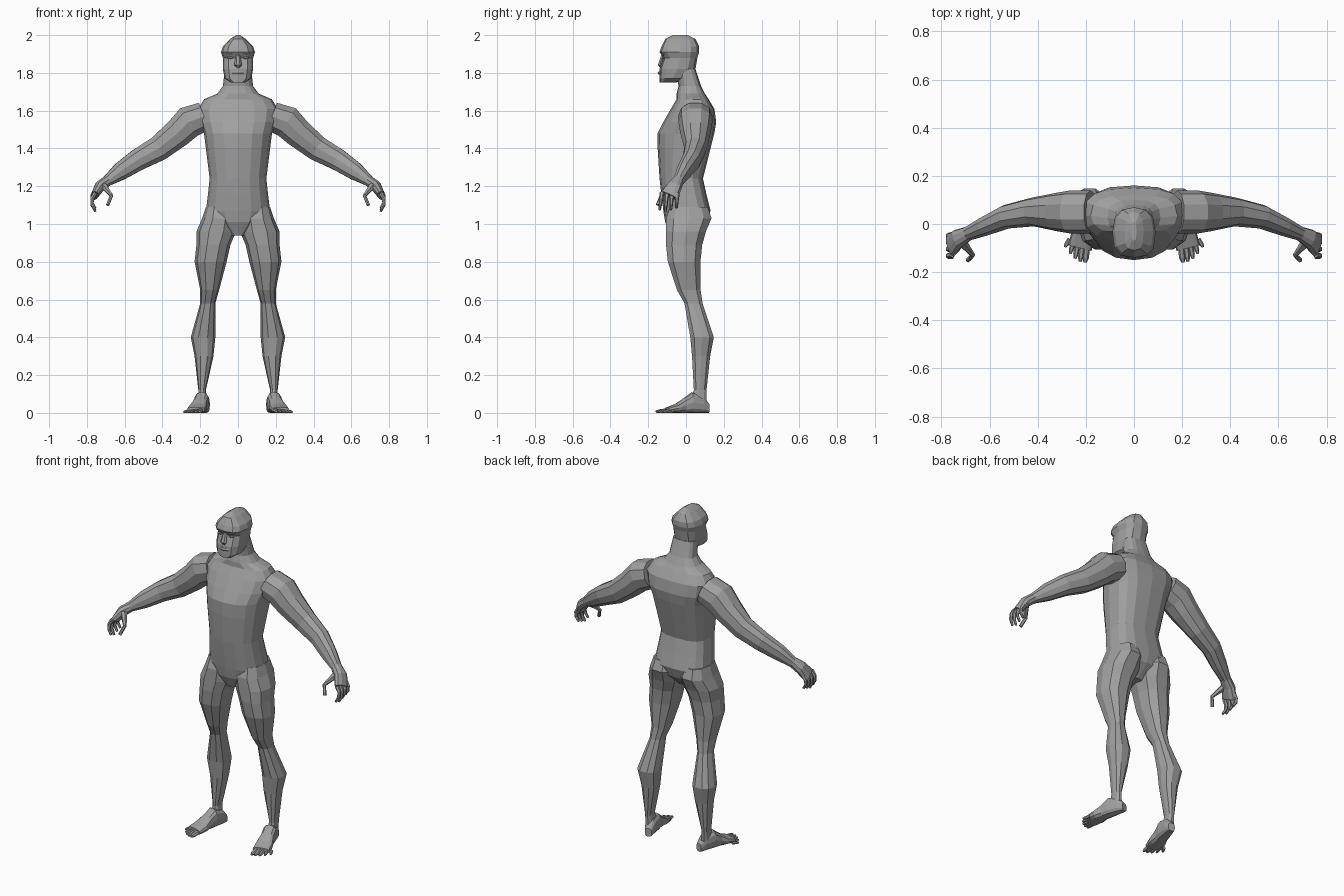
import bpy
import bmesh
import math
from mathutils import Vector

default = bpy.data.objects.get("Cube")
if default:
    bpy.data.objects.remove(default, do_unlink=True)

# One plain grey for the whole figure
shade = .35
grey = bpy.data.materials.new("plain_grey")
grey.use_nodes = True
grey.diffuse_color = (shade, shade, shade, 1)
grey.node_tree.nodes["Principled BSDF"].inputs["Base Color"].default_value = grey.diffuse_color

SIDEWAYS = Vector((1, 0, 0))
DEPTH = Vector((0, 1, 0))


def loft(name, rings, mirror):
    """Bridge a list of equally long rings, cap both ends and make a flat-shaded object."""
    mesh = bpy.data.meshes.new(name)
    bm = bmesh.new()
    loops = [[bm.verts.new((x * mirror, y, z)) for x, y, z in ring] for ring in rings]
    for low, high in zip(loops, loops[1:]):
        for i in range(len(low)):
            bm.faces.new((low[i - 1], low[i], high[i], high[i - 1]))
    bm.faces.new(loops[0])
    bm.faces.new(loops[-1])
    bmesh.ops.recalc_face_normals(bm, faces=bm.faces)
    bm.to_mesh(mesh)
    bm.free()
    mesh.materials.append(grey)
    obj = bpy.data.objects.new(name, mesh)
    bpy.context.scene.collection.objects.link(obj)


def outline(sides, front, back):
    """Unit cross-section; a power under one makes that half boxier."""
    for i in range(sides):
        angle = math.tau * i / sides
        c, s = math.cos(angle), math.sin(angle)
        power = back if s > 0 else front
        yield math.copysign(abs(c) ** power, c), math.copysign(abs(s) ** power, s)


def stack(name, rows, sides, front=.85, back=.85, mirror=1):
    """Level rings; each row is height, inner x, outer x, front y, back y."""
    rings = []
    for z, inner, outer, near, far in rows:
        middle_x, middle_y = (inner + outer) / 2, (near + far) / 2
        rings.append([(middle_x + (outer - inner) / 2 * a, middle_y + (far - near) / 2 * b, z)
                      for a, b in outline(sides, front, back)])
    loft(name, rings, mirror)


def tube(name, rows, hint, sides=6, power=1, axis=None, mirror=1):
    """Rings across a path; each row is x, y, z, radius along the hint, other radius."""
    points = [Vector(row[:3]) for row in rows]
    rings = []
    for k, (point, row) in enumerate(zip(points, rows)):
        ahead = points[min(k + 1, len(points) - 1)]
        behind = points[max(k - 1, 0)]
        tangent = Vector(axis or (ahead - behind)).normalized()
        u = (hint - tangent * hint.dot(tangent)).normalized()
        v = tangent.cross(u)
        wide, thick = row[3:]
        rings.append([point + u * wide * a + v * thick * b
                      for a, b in outline(sides, power, power)])
    loft(name, rings, mirror)


def symmetric(rows):
    """Turn height, half width, front, back into full rows."""
    return [(z, -half, half, near, far) for z, half, near, far in rows]


# Torso with shoulders and neck
stack("torso", symmetric([
    (.94, .04, -.08, .04),
    (1.01, .14, -.11, .11),
    (1.07, .17, -.12, .13),
    (1.15, .16, -.13, .11),
    (1.24, .15, -.14, .09),
    (1.4, .17, -.15, .13),
    (1.48, .18, -.15, .15),
    (1.54, .2, -.12, .16),
    (1.61, .21, -.08, .15),
    (1.66, .18, -.05, .12),
    (1.69, .11, -.05, .1),
    (1.73, .08, -.04, .08),
    (1.82, .07, -.05, .05),
]), 16, front=.9, back=.7)

# Head with a ridged crown
stack("head", symmetric([
    (1.75, .04, -.14, -.05),
    (1.77, .07, -.14, 0),
    (1.82, .08, -.14, .05),
    (1.88, .08, -.12, .06),
    (1.91, .09, -.14, .07),
    (1.94, .08, -.13, .07),
    (1.98, .04, -.11, .05),
    (2, .01, -.07, .01),
]), 12, front=.7, back=.8)

# Nose and mouth
tube("nose", [
    (0, -.12, 1.9, .01, .01),
    (0, -.14, 1.84, .02, .01),
    (0, -.13, 1.83, .01, .01),
], SIDEWAYS)
tube("lips", [(x, abs(x) / 3 - .14, 1.8, .01, .01) for x in (-.03, 0, .03)], DEPTH)

for label, side in (("left", 1), ("right", -1)):
    # Brow and eye share one spindle shape
    for part, height, size in (("brow", 1.9, .01), ("eye", 1.88, .007)):
        spindle = [(.04 + size * k * 2, -.12 + size * k / 2, height,
                    size * (2 - abs(k)) / 2, size * (2 - abs(k)) / 2) for k in (-1, 0, 1)]
        tube(f"{label}_{part}", spindle, DEPTH, mirror=side)

    # Arm from the shoulder to the knuckles
    tube(label + "_arm", [
        (.18, .05, 1.57, .09, .08),
        (.26, .05, 1.54, .09, .09),
        (.32, .05, 1.48, .08, .08),
        (.42, .05, 1.4, .06, .07),
        (.53, .03, 1.34, .05, .06),
        (.62, -.01, 1.28, .04, .05),
        (.69, -.04, 1.23, .03, .03),
        (.73, -.06, 1.2, .04, .03),
        (.76, -.09, 1.15, .05, .02),
    ], DEPTH, 10, .9, mirror=side)

    # Curled fingers and thumb
    for i, finger in enumerate(("index", "middle", "ring", "little")):
        y = .027 * i - .127
        length = .1 - .01 * abs(i - 1)
        rows = []
        for k in range(4):
            t = k / 3
            radius = .013 - t * .006
            rows.append((.755 + math.sin(math.pi * t) / 50, y * (1 + t / 10),
                         1.165 - length * t, radius, radius))
        tube(f"{label}_{finger}_finger", rows, DEPTH, mirror=side)
    tube(label + "_thumb", [
        (.71, -.08, 1.2, .02, .02),
        (.67, -.13, 1.15, .01, .01),
        (.69, -.15, 1.1, .01, .01),
    ], DEPTH, mirror=side)

    # Leg from the buttock to the ankle
    stack(label + "_leg", [
        (1.09, .03, .17, -.09, .12),
        (1.03, .01, .19, -.11, .14),
        (.96, .01, .22, -.11, .11),
        (.89, .04, .22, -.11, .09),
        (.8, .06, .23, -.1, .08),
        (.65, .1, .2, -.05, .08),
        (.58, .12, .2, -.01, .09),
        (.4, .12, .25, .02, .15),
        (.3, .13, .23, .03, .13),
        (.12, .17, .21, .04, .11),
        (.04, .16, .21, .01, .11),
    ], 10, mirror=side)

    # Foot, flat on the ground, widening towards the toes
    foot = [(.12, .02, .05), (.09, .03, .09), (.03, .04, .11),
            (-.01, .04, .08), (-.05, .05, .05), (-.1, .05, .03)]
    tube(label + "_foot", [(.2 - y / 4, y, high / 2, wide, high / 2) for y, wide, high in foot],
         SIDEWAYS, 12, .75, axis=(.25, -1, 0), mirror=side)

    # Toes fan outwards and get shorter
    for i, toe in enumerate(("big", "second", "middle", "fourth", "little")):
        size = .014 - i / 800
        base = Vector((.196 + i * .018, i * .007 - .09, size))
        tip = Vector((.203 + i * .021, i * i * .004 - .16, size / 2))
        tube(f"{label}_{toe}_toe", [
            (*base, size, size),
            (*base.lerp(tip, .7), size, size * .8),
            (*tip, size / 2, size / 2),
        ], SIDEWAYS, mirror=side)
